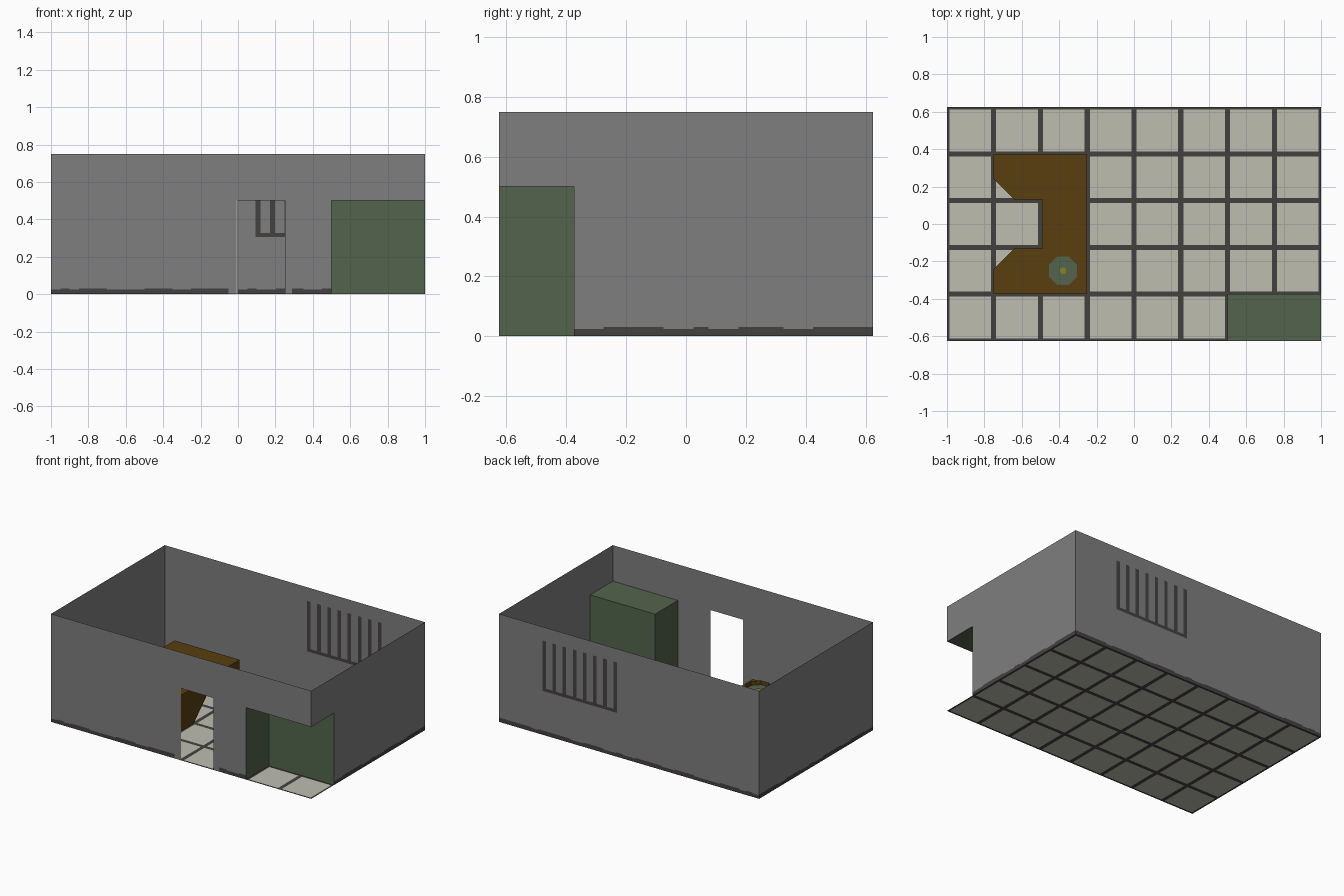
import bpy, bmesh, math, random

if "Cube" in bpy.data.objects:
    bpy.data.objects.remove(bpy.data.objects["Cube"])

random.seed(4)


def material(name, r, g, b):
    m = bpy.data.materials.new(name)
    lin = [((c / 255 + 0.055) / 1.055) ** 2.4 for c in (r, g, b)]
    m.diffuse_color = (*lin, 1)
    m.use_nodes = True
    m.node_tree.nodes["Principled BSDF"].inputs["Base Color"].default_value = m.diffuse_color
    return m


WALL, DARK, TILE, GREEN, BROWN, OLIVE = range(6)
MATS = [material("wall grey", 126, 126, 126), material("dark grout", 68, 64, 64),
        material("pale tile", 190, 190, 176), material("muted green", 82, 100, 76),
        material("brown wood", 90, 63, 16), material("olive trim", 134, 134, 30)]


def finish(name, bm):
    bmesh.ops.remove_doubles(bm, verts=bm.verts, dist=1e-5)
    me = bpy.data.meshes.new(name)
    bm.to_mesh(me)
    bm.free()
    for m in MATS:
        me.materials.append(m)
    ob = bpy.data.objects.new(name, me)
    bpy.context.collection.objects.link(ob)


def panel(name, place, us, vs, rule):
    """Flat grid cut at us, vs; the rule picks a colour, or None for a hole."""
    bm = bmesh.new()
    us, vs = (sorted({round(c, 4) for c in cs}) for cs in (us, vs))
    for u0, u1 in zip(us, us[1:]):
        for v0, v1 in zip(vs, vs[1:]):
            mat = rule((u0 + u1) / 2, (v0 + v1) / 2)
            if mat is not None:
                quad = [(u0, v0), (u1, v0), (u1, v1), (u0, v1)]
                f = bm.faces.new([bm.verts.new(place(*p)) for p in quad])
                f.material_index = mat
    finish(name, bm)


def trimmed(name, polys, base, trim, width):
    """Flat polygons, each with an inset border in the trim colour."""
    bm = bmesh.new()
    for p in polys:
        bm.faces.new([bm.verts.new(c) for c in p]).material_index = base
    ring = bmesh.ops.inset_individual(bm, faces=bm.faces[:], thickness=width)["faces"]
    for f in ring:
        f.material_index = trim
    finish(name, bm)


def steps(a, b, d=0.05):
    n = round((b - a) / d)
    return [a + (b - a) * i / n for i in range(n + 1)]


# uneven upper edge of the dark skirting
heights = [random.choice((0.024, 0.03, 0.03)) for _ in range(50)]

def skirting(u, v):
    return DARK if v < heights[math.floor((u + 1) * 20 + 1e-6)] else WALL


# tiled floor
G = 0.0135
def floor_rule(x, y):
    a, b = (x + 1) % 0.25, (y + 0.625) % 0.25
    return TILE if G < a < 0.25 - G and G < b < 0.25 - G else DARK

def tile_cuts(a, n):
    return [a + 0.25 * i + o for i in range(n) for o in (0, G, 0.25 - G, 0.25)]

panel("tiled_floor", lambda u, v: (u, v, 0), tile_cuts(-1, 8), tile_cuts(-0.625, 5), floor_rule)

# front wall with doorway and corner recess
def front_rule(x, z):
    if z < 0.5 and (0 < x < 0.25 or x > 0.5):
        return None
    if z < 0.5 and -0.009 < x < 0:
        return TILE
    return WALL if -0.05 < x < 0.29 else skirting(x, z)

LOW = [0, 0.024, 0.03]
panel("front_wall", lambda u, v: (u, -0.625, v), steps(-1, 1) + [-0.009, 0.29],
      LOW + [0.5, 0.75], front_rule)

# back wall with barred window markings
bars = [0.107 + 0.078 * i for i in range(8)]
def back_rule(x, z):
    if 0.305 < z < 0.655 and bars[0] - 0.014 < x < bars[-1] + 0.014:
        if z < 0.327 or any(abs(x - b) < 0.0135 for b in bars):
            return DARK
    return skirting(x, z)

panel("back_wall", lambda u, v: (u, 0.625, v),
      steps(-1, 1) + [b + o for b in bars for o in (-0.0135, 0.0135)],
      LOW + [0.305, 0.327, 0.655, 0.75], back_rule)

# side walls
panel("left_wall", lambda u, v: (-1, u, v), steps(-0.625, 0.625), LOW + [0.75], skirting)
panel("right_wall", lambda u, v: (1, u, v), steps(-0.625, 0.625), LOW + [0.5, 0.75],
      lambda y, z: None if y < -0.375 and z < 0.5 else skirting(y, z))

# green recess in the front right corner
green = lambda u, v: GREEN
panel("recess_side", lambda u, v: (0.5, u, v), [-0.625, -0.375], [0, 0.5], green)
panel("recess_back", lambda u, v: (u, -0.375, v), [0.5, 1], [0, 0.5], green)
panel("recess_top", lambda u, v: (u, v, 0.5), [0.5, 1], [-0.625, -0.375], green)

# C-shaped counter: outline, mirrored in y
H = 0.25
half = [(-0.25, 0.375), (-0.75, 0.375), (-0.75, 0.24), (-0.64, 0.13), (-0.49, 0.13)]
outline = half + [(x, -y) for x, y in reversed(half)]
trimmed("counter_top", [[(x, y, H) for x, y in outline]], BROWN, OLIVE, 0.011)
sides = [[(*a, 0), (*b, 0), (*b, H), (*a, H)] for a, b in zip(outline, outline[1:])]
# outer face: two pedestals and a half panel between them
X = -0.25
for a, b in ((-0.375, -0.13), (0.13, 0.375)):
    sides.append([(X, a, 0), (X, b, 0), (X, b, H), (X, a, H)])
sides.append([(X, -0.13, 0), (X, 0.13, H), (X, -0.13, H)])
trimmed("counter_sides", sides, BROWN, OLIVE, 0.011)

# octagonal open tray standing on the counter
def ring(r, z):
    return [(-0.38 + r * math.cos(math.radians(45 * i + 22.5)),
             -0.25 + r * math.sin(math.radians(45 * i + 22.5)), z) for i in range(8)]

low, high = ring(0.082, H), ring(0.082, 0.285)
trimmed("tray_sides", [[low[i], low[(i + 1) % 8], high[(i + 1) % 8], high[i]] for i in range(8)],
        BROWN, OLIVE, 0.007)
trimmed("tray_base", [ring(0.082, 0.256)], GREEN, OLIVE, 0.013)
trimmed("tray_centre", [ring(0.018, 0.26)], OLIVE, OLIVE, 0.004)
